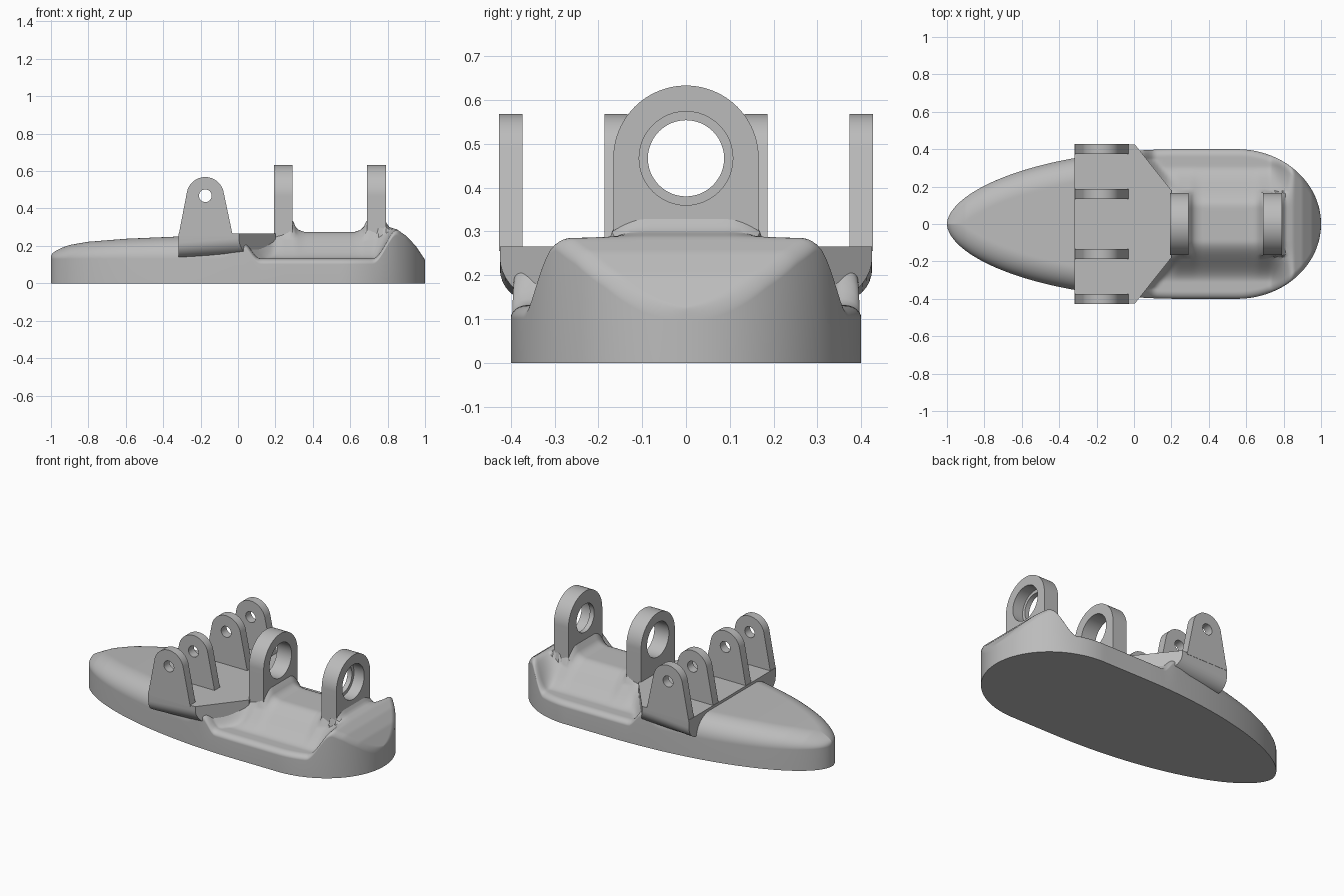
import bpy, bmesh
from math import sin, cos, pi, sqrt, radians

cube = bpy.data.objects.get("Cube")
if cube:
    bpy.data.objects.remove(cube, do_unlink=True)

grey = bpy.data.materials.new("plain_grey")
grey.use_nodes = True
grey.diffuse_color = (0.5, 0.5, 0.5, 1)
grey.node_tree.nodes["Principled BSDF"].inputs["Base Color"].default_value = (0.5, 0.5, 0.5, 1)


def finish(ob):
    """Give the part its colour and smooth shading with sharp edges."""
    ob.data.materials.clear()
    ob.data.materials.append(grey)
    bpy.ops.object.select_all(action='DESELECT')
    ob.select_set(True)
    bpy.context.view_layer.objects.active = ob
    if ob.type == 'CURVE':
        bpy.ops.object.convert(target='MESH')
        ob = bpy.context.view_layer.objects.active
    bpy.ops.object.shade_smooth_by_angle(angle=radians(32))


def from_bmesh(name, bm):
    bmesh.ops.recalc_face_normals(bm, faces=bm.faces[:])
    me = bpy.data.meshes.new(name)
    bm.to_mesh(me)
    bm.free()
    ob = bpy.data.objects.new(name, me)
    bpy.context.collection.objects.link(ob)
    finish(ob)


def arc(cx, cy, r, a0, a1, n):
    return [(cx + r * cos(radians(a0 + (a1 - a0) * i / n)),
             cy + r * sin(radians(a0 + (a1 - a0) * i / n))) for i in range(n + 1)]


def plate(name, outline, hole, thick, loc, rot):
    """Flat plate with a round hole, from a filled curve."""
    cu = bpy.data.curves.new(name, 'CURVE')
    cu.dimensions = '2D'
    cu.fill_mode = 'BOTH'
    cu.extrude = thick / 2
    for pts in (outline, hole):
        sp = cu.splines.new('POLY')
        sp.points.add(len(pts) - 1)
        for p, (x, y) in zip(sp.points, pts):
            p.co = (x, y, 0, 1)
        sp.use_cyclic_u = True
    ob = bpy.data.objects.new(name, cu)
    bpy.context.collection.objects.link(ob)
    ob.location = loc
    ob.rotation_euler = [radians(a) for a in rot]
    finish(ob)


def smooth(a, b, v):
    t = max(0, min(1, (v - a) / (b - a)))
    return t * t * (3 - 2 * t)


# Body: outline, ridge line and sunken side pockets
RIDGE = [(-1, .17), (-.9, .205), (-.8, .222), (-.6, .238), (-.32, .25), (.19, .255),
         (.24, .3), (.28, .345), (.293, .335), (.305, .305), (.325, .285), (.355, .275),
         (.625, .275), (.655, .285), (.675, .305), (.687, .335), (.7, .345),
         (.78, .345), (.795, .32), (.81, .3), (.85, .288), (.9, .253), (.95, .2), (1, .125)]


def ridge(x):
    for (x0, z0), (x1, z1) in zip(RIDGE, RIDGE[1:]):
        if x <= x1:
            return z0 + (z1 - z0) * (x - x0) / (x1 - x0)
    return RIDGE[-1][1]


def half_width(x):
    if x < .25:
        return .4 * max(0, 1 - ((.25 - x) / 1.25) ** 2) ** .55
    if x > .55:
        return .4 * sqrt(max(0, 1 - ((x - .55) / .45) ** 2))
    return .4


def height(x, y, w):
    y = abs(y)
    top = ridge(x)
    if x > .2:
        # ring fillets stay near the middle
        top = min(top, .295) if y > .17 else top
    start = max(0, .276 - .8 * (y - .1) + .0)
    start = max(0, .02 + (.42 - y) * .8 - .08)
    pocket = smooth(.09, .31, y) * smooth(start, start + .12, x) * (1 - smooth(.72, .86, x))
    z = top + (.132 - top) * pocket
    # rounded rim: wide on the nose, tight around the rear
    rear = smooth(-.1, .1, x)
    radius = .13 - .09 * rear
    drop = (z - .13) * (1 - rear) + .03 * rear
    t = min(1, (w - y) / radius)
    return z - drop * (1 - sqrt(max(0, 1 - (1 - t) ** 2)))


NX, NU = 200, 90
bm = bmesh.new()
rows, low = [], []
for i in range(NX + 1):
    x = -cos(pi * i / NX)
    w = max(half_width(x), .0015)
    ys = [w * sin(pi * (j / NU - .5)) for j in range(NU + 1)]
    rows.append([bm.verts.new((x, y, height(x, y, w))) for y in ys])
    low.append([bm.verts.new((x, s * w, 0)) for s in (-1, 1)])
for a, b, la, lb in zip(rows, rows[1:], low, low[1:]):
    for j in range(NU):
        bm.faces.new((a[j], b[j], b[j + 1], a[j + 1]))
    bm.faces.new((a[0], la[0], lb[0], b[0]))
    bm.faces.new((a[-1], b[-1], lb[1], la[1]))
    bm.faces.new((la[0], la[1], lb[1], lb[0]))
for r, l in ((rows[0], low[0]), (rows[-1], low[-1])):
    bm.faces.new(r + [l[1], l[0]])
from_bmesh("base_body", bm)

# Platform: tapered plan, sloped underside, rounded lower sides
half = [(-.318, .425, .14), (.005, .425, .165), (.2, .18, .11)]
plan = half + [(x, -y, z) for x, y, z in reversed(half)]
bm = bmesh.new()
bottom = [bm.verts.new(p) for p in plan]
top = [bm.verts.new((x, y, .266)) for x, y, z in plan]
bm.faces.new(bottom)
bm.faces.new(top)
for i in range(6):
    k = (i + 1) % 6
    bm.faces.new((bottom[i], bottom[k], top[k], top[i]))
lower = [bm.edges.get((bottom[i], bottom[i + 1])) for i in (0, 4)]
bmesh.ops.bevel(bm, geom=lower, offset=.075, segments=8, profile=.5, affect='EDGES')
from_bmesh("lug_platform", bm)

# Lugs: two pairs of tapered plates with pin holes
lug = [(-.318, .255), (-.028, .255)] + arc(-.175, .468, .1, 14, 166, 24)
pin = arc(-.175, .468, .034, 0, 345, 23)
for side, s in (("left", 1), ("right", -1)):
    for place, y in (("inner", .16), ("outer", .4)):
        plate(f"{place}_lug_{side}", lug, pin, .053, (0, s * y, 0), (90, 0, 0))

# Bearing rings: arched plates, the rear one with a smaller lip
arch = [(-.166, .11), (.166, .11)] + arc(0, .467, .166, 0, 180, 48)
for name, r, x, thick in (("front_bearing_ring", .107, .242, .1),
                          ("rear_bearing_ring", .107, .755, .07),
                          ("rear_bearing_lip", .087, .705, .03)):
    plate(name, arch, arc(0, .467, r, 0, 352.5, 47), thick, (x, 0, 0), (90, 0, 90))
